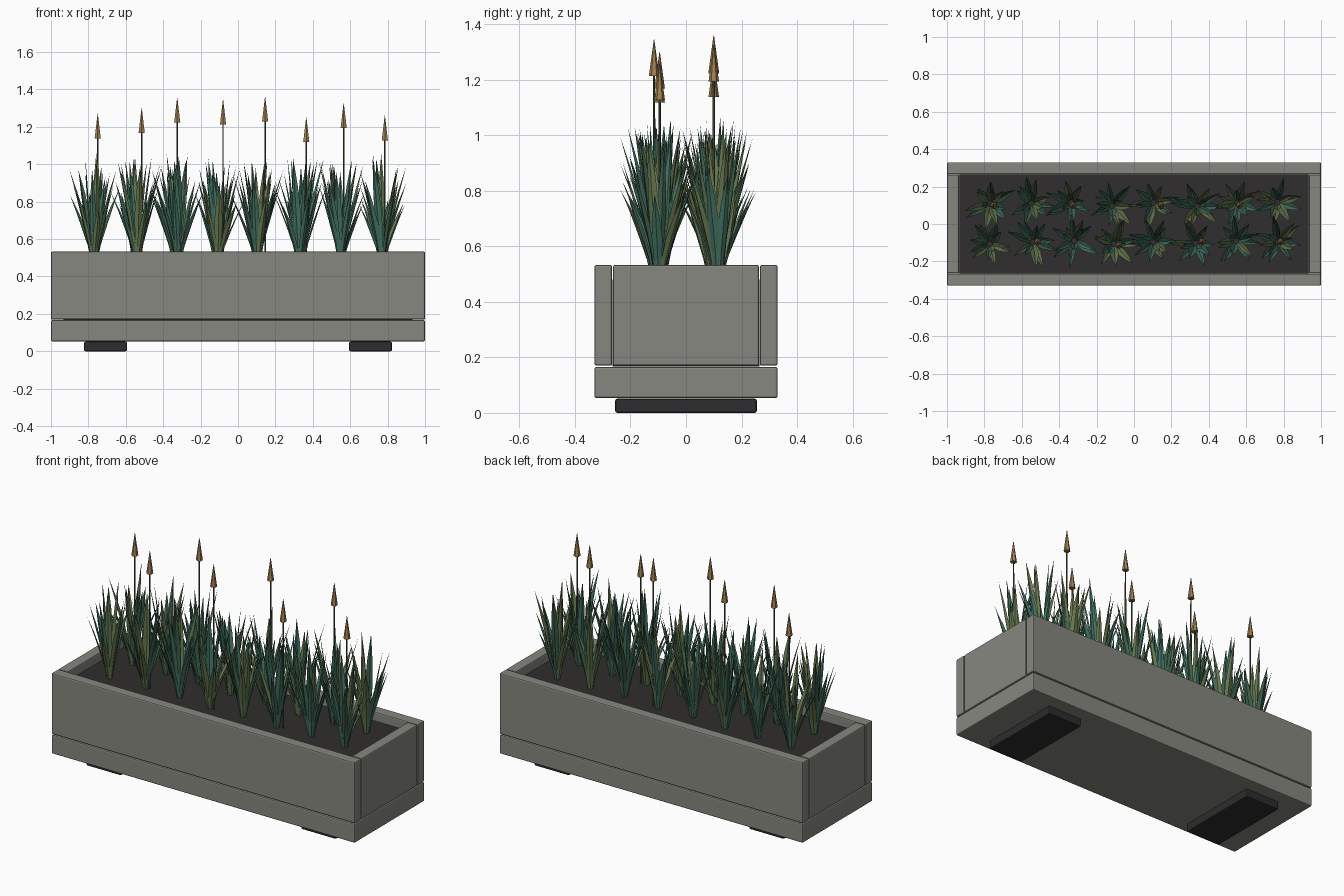
import bpy, bmesh, math, random
from mathutils import Vector

if "Cube" in bpy.data.objects:
    bpy.data.objects.remove(bpy.data.objects["Cube"])

random.seed(7)


def material(name, rgb):
    m = bpy.data.materials.new(name)
    m.diffuse_color = (*rgb, 1)
    m.use_nodes = True
    m.node_tree.nodes["Principled BSDF"].inputs["Base Color"].default_value = m.diffuse_color
    return m


STONE = material("grey_stone", (0.235, 0.245, 0.21))
RUBBER = material("dark_foot", (0.025, 0.026, 0.025))
SOIL = material("dark_soil", (0.03, 0.027, 0.026))
TEAL = material("blue_green_leaf", (0.055, 0.165, 0.12))
DARK = material("deep_green_leaf", (0.045, 0.115, 0.07))
OLIVE = material("olive_leaf", (0.135, 0.19, 0.08))
STEM = material("stem_green", (0.07, 0.085, 0.04))
BLOOM = material("tan_flower", (0.36, 0.22, 0.085))


def box(name, x0, x1, y0, y1, z0, z1, mat, bevel=0.007):
    bm = bmesh.new()
    bmesh.ops.create_cube(bm, size=1)
    for v in bm.verts:
        v.co = ((x0 + x1) / 2 + v.co.x * (x1 - x0),
                (y0 + y1) / 2 + v.co.y * (y1 - y0),
                (z0 + z1) / 2 + v.co.z * (z1 - z0))
    me = bpy.data.meshes.new(name)
    bm.to_mesh(me)
    bm.free()
    ob = bpy.data.objects.new(name, me)
    bpy.context.collection.objects.link(ob)
    me.materials.append(mat)
    if bevel:
        b = ob.modifiers.new("edge", "BEVEL")
        b.width, b.segments = bevel, 2
    return ob


# Planter box
box("base_slab", -1, 1, -0.33, 0.33, 0.053, 0.166, STONE)
box("front_wall", -1, 1, -0.33, -0.266, 0.17, 0.533, STONE)
box("back_wall", -1, 1, 0.266, 0.33, 0.17, 0.533, STONE)
box("left_wall", -1, -0.936, -0.263, 0.263, 0.17, 0.533, STONE)
box("right_wall", 0.936, 1, -0.263, 0.263, 0.17, 0.533, STONE)
box("soil", -0.934, 0.934, -0.264, 0.264, 0.167, 0.48, SOIL, 0)
box("left_foot", -0.823, -0.594, -0.255, 0.255, 0, 0.051, RUBBER)
box("right_foot", 0.594, 0.823, -0.255, 0.255, 0, 0.051, RUBBER)


def leaf(bm, angle, height, reach, width, mat_index):
    # Pointed blade folded along its middle, leaning outwards
    out = Vector((math.cos(angle), math.sin(angle), 0))
    side = Vector((-out.y, out.x, 0))
    rows = []
    for t, w in ((0, 0.4), (0.25, 0.75), (0.5, 1), (0.75, 0.66)):
        p = out * (0.012 + reach * t ** 1.4) + Vector((0, 0, height * t))
        half = width * w / 2
        rows.append([bm.verts.new(p - side * half),
                     bm.verts.new(p + out * half * 0.45),
                     bm.verts.new(p + side * half)])
    tip = bm.verts.new(out * (0.012 + reach) + Vector((0, 0, height)))
    faces = []
    for a, b in zip(rows, rows[1:]):
        for i in (0, 1):
            faces.append(bm.faces.new((a[i], a[i + 1], b[i + 1], b[i])))
    for i in (0, 1):
        faces.append(bm.faces.new((rows[-1][i], rows[-1][i + 1], tip)))
    for f in faces:
        f.material_index = mat_index


def plant(name, x, y):
    bm = bmesh.new()
    turn = random.uniform(0, math.tau)
    # Rings of leaves: count, height range, reach range
    for count, h, r in ((6, (0.30, 0.44), (0.09, 0.14)),
                        (5, (0.42, 0.56), (0.07, 0.13)),
                        (3, (0.48, 0.59), (0.03, 0.08))):
        for i in range(count):
            a = turn + math.tau * i / count + random.uniform(-0.3, 0.3)
            leaf(bm, a, random.uniform(*h), random.uniform(*r),
                 random.uniform(0.032, 0.046), random.choice((0, 0, 1, 2, 2)))
        turn += 0.6
    me = bpy.data.meshes.new(name)
    bm.to_mesh(me)
    bm.free()
    for m in (TEAL, DARK, OLIVE):
        me.materials.append(m)
    ob = bpy.data.objects.new(name, me)
    ob.location = (x, y, 0.475)
    bpy.context.collection.objects.link(ob)


def cone(name, x, y, z0, z1, r0, r1, mat, sides=6):
    bpy.ops.mesh.primitive_cone_add(vertices=sides, radius1=r0, radius2=r1,
                                    depth=z1 - z0, location=(x, y, (z0 + z1) / 2))
    ob = bpy.context.object
    ob.name = name
    ob.data.materials.append(mat)


# Two rows of plants
for i in range(8):
    for row, y in (("front", -0.1), ("back", 0.105)):
        plant(f"{row}_plant_{i + 1}", -0.768 + i * 0.22 + random.uniform(-0.01, 0.01),
              y + random.uniform(-0.012, 0.012))

# Flower spikes alternate between the back and front rows
spikes = ((-0.75, 1.27), (-0.515, 1.30), (-0.325, 1.355), (-0.08, 1.345),
          (0.145, 1.36), (0.365, 1.25), (0.565, 1.325), (0.785, 1.26))
for i, (x, top) in enumerate(spikes):
    y = -0.095 - 0.02 * (i == 3) if i % 2 else 0.1
    cone(f"flower_stem_{i + 1}", x, y, 0.475, top - 0.12, 0.005, 0.004, STEM)
    cone(f"flower_head_{i + 1}", x, y, top - 0.132, top, 0.019, 0.001, BLOOM)
